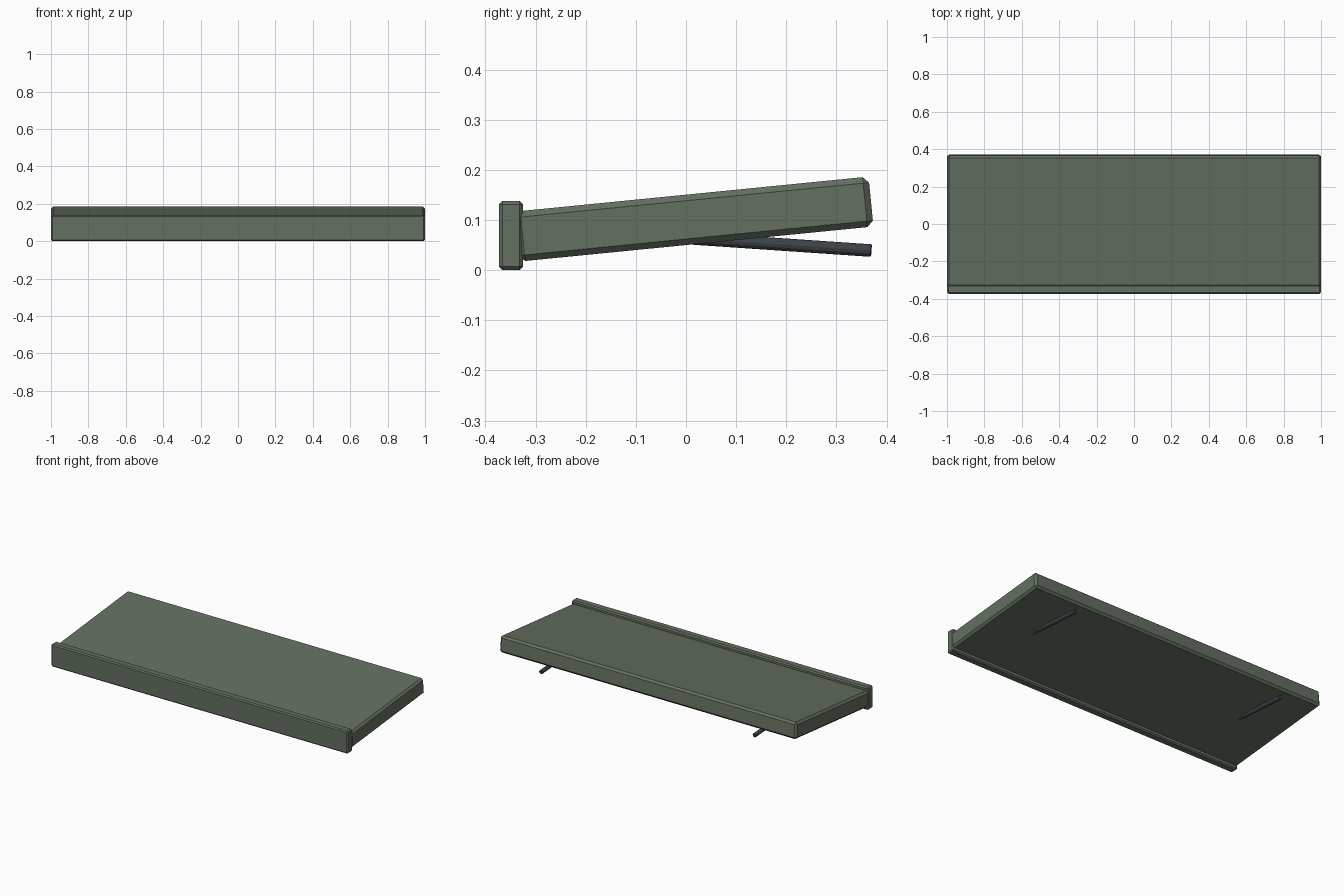
import bpy
from math import radians, sin, cos, pi
from mathutils import Vector

if "Cube" in bpy.data.objects:
    bpy.data.objects.remove(bpy.data.objects["Cube"])


def material(name, color):
    m = bpy.data.materials.new(name)
    m.diffuse_color = color
    m.use_nodes = True
    m.node_tree.nodes["Principled BSDF"].inputs["Base Color"].default_value = m.diffuse_color
    return m


green = material("olive_plastic", (0.13, 0.16, 0.12, 1))
dark = material("dark_metal", (0.045, 0.055, 0.065, 1))


def finish(ob, name, mat, bevel):
    ob.name = name
    ob.data.materials.append(mat)
    if bevel:
        b = ob.modifiers.new("bevel", 'BEVEL')
        b.width = bevel
        b.segments = 1
        b.limit_method = 'ANGLE'
        b.angle_limit = radians(40)
    return ob


def box(name, size, loc, tilt, bevel):
    bpy.ops.mesh.primitive_cube_add(size=1, location=loc, rotation=(tilt, 0, 0))
    ob = bpy.context.object
    ob.scale = size
    bpy.ops.object.transform_apply(location=False, rotation=False, scale=True)
    return finish(ob, name, green, bevel)


def rod(name, start, end, radius):
    a, b = Vector(start), Vector(end)
    bpy.ops.mesh.primitive_cylinder_add(vertices=12, radius=radius, depth=(b - a).length,
                                        location=(a + b) / 2)
    ob = bpy.context.object
    ob.rotation_euler = (b - a).to_track_quat('Z', 'Y').to_euler()
    return finish(ob, name, dark, 0.002)


# Sloping main slab, placed from its upper back edge
tilt = radians(5.65)
length, thick = 0.71, 0.10
along = Vector((0, cos(tilt), sin(tilt)))
up = Vector((0, -sin(tilt), cos(tilt)))
centre = Vector((0, 0.364, 0.1865)) - along * length / 2 - up * thick / 2
box("slab", (2.0, length, thick), centre, tilt, 0.012)

# Upright lip along the front edge
box("front_lip", (2.0, 0.048, 0.138), (0, -0.349, 0.069), 0, 0.007)

# Folding feet under the back
for side, x in (("left", -0.72), ("right", 0.72)):
    rod("foot_" + side, (x, -0.02, 0.0655), (x, 0.37, 0.039), 0.0125)
